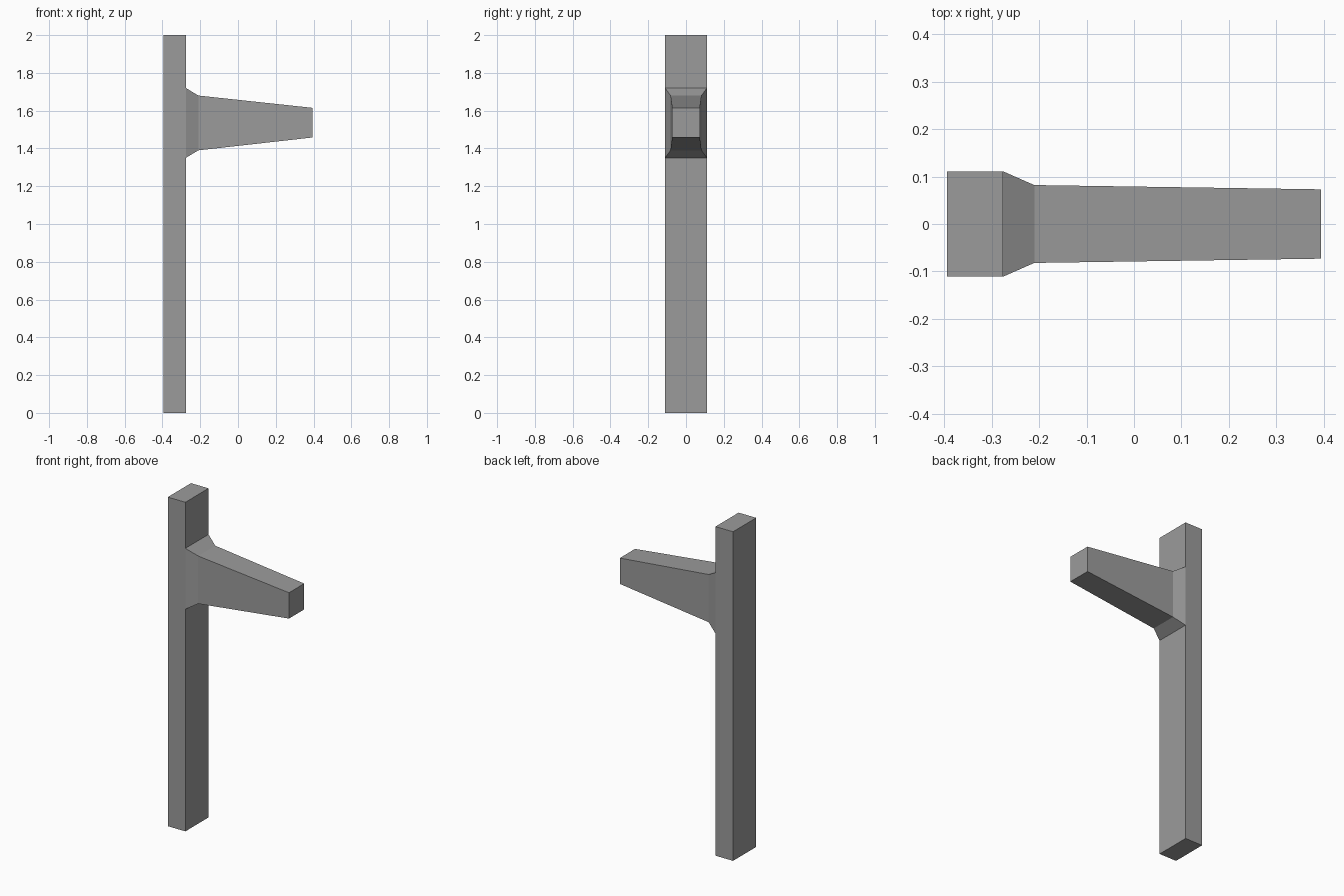
import bpy
import bmesh

cube = bpy.data.objects.get("Cube")
if cube:
    bpy.data.objects.remove(cube, do_unlink=True)

grey = bpy.data.materials.new("concrete grey")
grey.use_nodes = True
colour = (0.33, 0.33, 0.33, 1)
grey.diffuse_color = colour
grey.node_tree.nodes["Principled BSDF"].inputs["Base Color"].default_value = colour


def loft(name, sections):
    """Join rectangular sections (x, half width, bottom, top) along x."""
    bm = bmesh.new()
    rings = [[bm.verts.new((x, y, z)) for y, z in
              ((-w, low), (w, low), (w, high), (-w, high))]
             for x, w, low, high in sections]
    for a, b in zip(rings, rings[1:]):
        for i in range(4):
            j = (i + 1) % 4
            bm.faces.new((a[i], a[j], b[j], b[i]))
    bm.faces.new(rings[0])
    bm.faces.new(rings[-1])
    bmesh.ops.recalc_face_normals(bm, faces=bm.faces)
    mesh = bpy.data.meshes.new(name)
    bm.to_mesh(mesh)
    bm.free()
    mesh.materials.append(grey)
    obj = bpy.data.objects.new(name, mesh)
    bpy.context.collection.objects.link(obj)
    return obj


# Upright post
loft("post", [(-0.394, 0.111, 0, 2), (-0.276, 0.111, 0, 2)])

# Tapered arm with a flared root
loft("bracket_arm", [(-0.276, 0.111, 1.35, 1.72),
                     (-0.21, 0.082, 1.39, 1.68),
                     (0.394, 0.073, 1.458, 1.615)])
